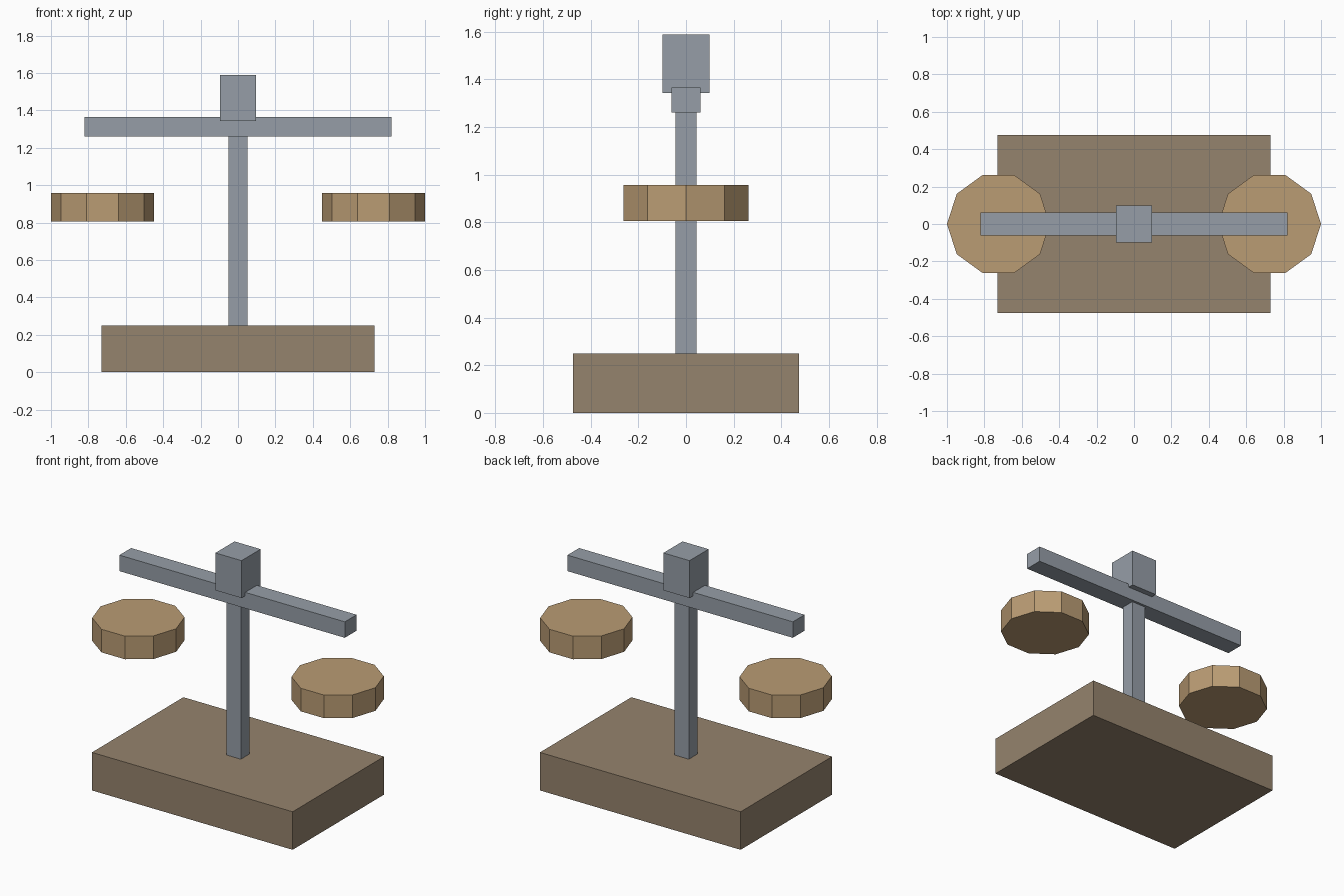
import bpy, math

if "Cube" in bpy.data.objects:
    bpy.data.objects.remove(bpy.data.objects["Cube"])


def material(name, rgb):
    # sRGB 0-255 to linear
    lin = [((c / 255 + 0.055) / 1.055) ** 2.4 for c in rgb]
    m = bpy.data.materials.new(name)
    m.diffuse_color = (*lin, 1)
    m.use_nodes = True
    m.node_tree.nodes["Principled BSDF"].inputs["Base Color"].default_value = m.diffuse_color
    return m


WOOD = material("dark_wood", (149, 131, 109))
STEEL = material("grey_steel", (150, 158, 167))
BRASS = material("tan_brass", (186, 156, 116))


def box(name, half_x, half_y, z0, z1, mat):
    bpy.ops.mesh.primitive_cube_add(size=2, location=(0, 0, (z0 + z1) / 2))
    ob = bpy.context.object
    ob.name = name
    ob.scale = (half_x, half_y, (z1 - z0) / 2)
    bpy.ops.object.transform_apply(location=False, rotation=False, scale=True)
    ob.data.materials.append(mat)


def pan(name, x):
    # ten-sided disc with corners pointing along x
    bpy.ops.mesh.primitive_cylinder_add(
        vertices=10, radius=0.275, depth=0.152,
        location=(x, 0, 0.881), rotation=(0, 0, math.pi / 2))
    ob = bpy.context.object
    ob.name = name
    ob.data.materials.append(BRASS)


# Base, post, beam and top block
box("base", 0.73, 0.475, 0, 0.25, WOOD)
box("post", 0.052, 0.045, 0.25, 1.262, STEEL)
box("beam", 0.82, 0.061, 1.26, 1.365, STEEL)
box("top_block", 0.095, 0.099, 1.342, 1.588, STEEL)

# Floating pans on both sides
for side, sign in (("left", -1), ("right", 1)):
    pan(side + "_pan", sign * 0.725)
